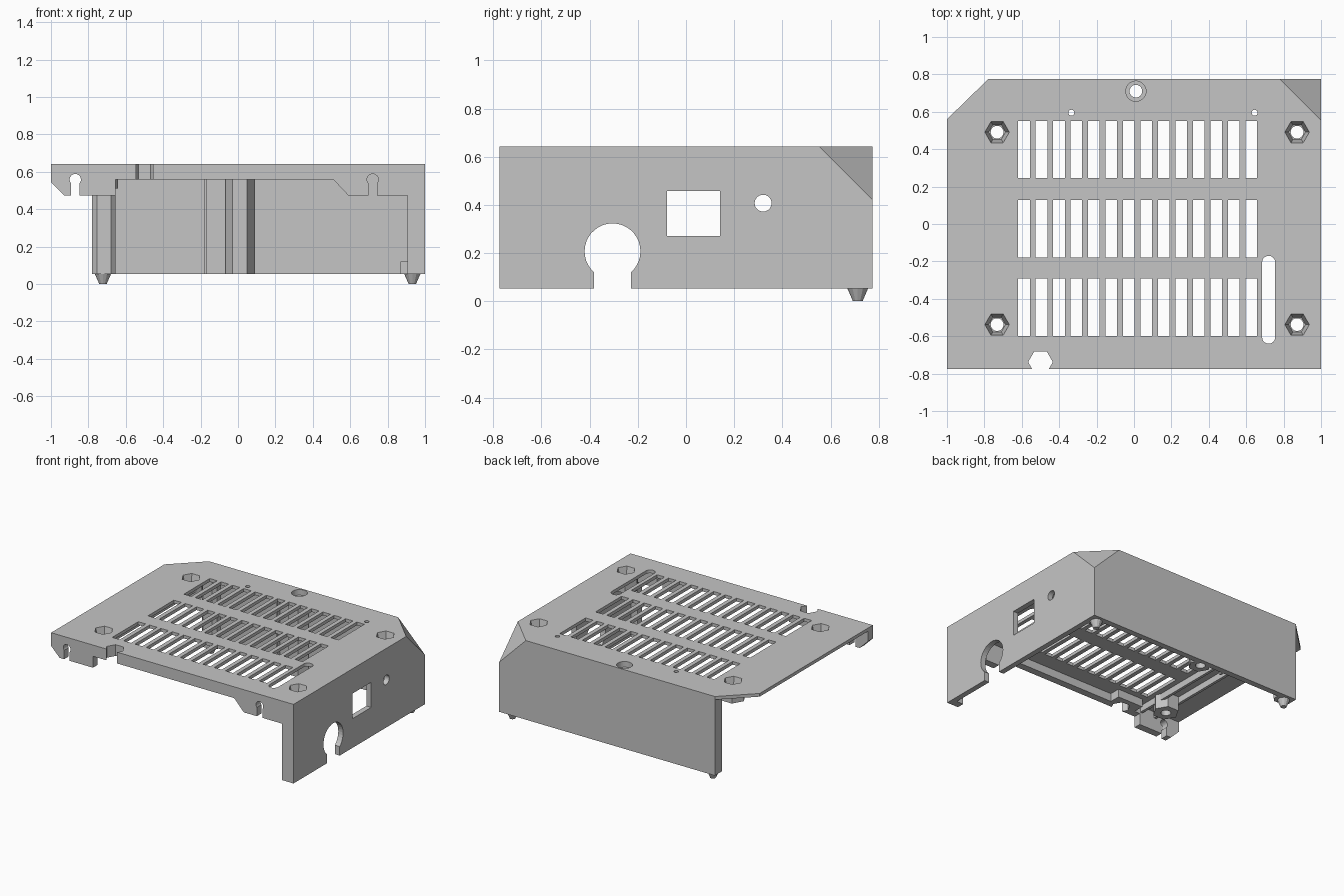
import bpy, bmesh, math
from mathutils import Vector

old = bpy.data.objects.get("Cube")
if old:
    bpy.data.objects.remove(old)

grey = bpy.data.materials.new("plain grey")
grey.use_nodes = True
COLOUR = (0.56, 0.56, 0.56, 1)
grey.diffuse_color = COLOUR
grey.node_tree.nodes["Principled BSDF"].inputs["Base Color"].default_value = COLOUR

TOP, BASE, UNDER, BACK = 0.642, 0.052, 0.618, 0.774
JOIN = 0.63  # height inside the panel where hanging parts end


def make(name, bm):
    bmesh.ops.recalc_face_normals(bm, faces=bm.faces)
    mesh = bpy.data.meshes.new(name)
    bm.to_mesh(mesh)
    bm.free()
    mesh.materials.append(grey)
    ob = bpy.data.objects.new(name, mesh)
    bpy.context.collection.objects.link(ob)
    return ob


def prism(name, outlines, lo, hi, axis="z"):
    """Extrude closed outlines along an axis; outlines lie in the other two axes."""
    place = {"x": lambda a, b, c: (c, a, b),
             "y": lambda a, b, c: (a, c, b),
             "z": lambda a, b, c: (a, b, c)}[axis]
    bm = bmesh.new()
    for pts in outlines:
        face = bm.faces.new([bm.verts.new(place(a, b, lo)) for a, b in pts])
        new = bmesh.ops.extrude_face_region(bm, geom=[face])["geom"]
        verts = [v for v in new if isinstance(v, bmesh.types.BMVert)]
        bmesh.ops.translate(bm, verts=verts, vec=Vector(place(0, 0, hi - lo)))
    return make(name, bm)


def tapers(name, centres, lo, hi, r_lo, r_hi, sides):
    """Tapered round or hexagonal solids with a corner towards +x."""
    bm = bmesh.new()
    for x, y in centres:
        low, high = ([bm.verts.new((a, b, z)) for a, b in ring(x, y, r, sides)]
                     for z, r in ((lo, r_lo), (hi, r_hi)))
        bm.faces.new(low)
        bm.faces.new(high)
        for i in range(sides):
            bm.faces.new((low[i - 1], low[i], high[i], high[i - 1]))
    return make(name, bm)


def rect(a0, a1, b0, b1):
    return [(a0, b0), (a1, b0), (a1, b1), (a0, b1)]


def ring(a, b, r, n=32, start=0, sweep=math.tau):
    count = n if sweep == math.tau else n + 1
    return [(a + r * math.cos(start + sweep * i / n),
             b + r * math.sin(start + sweep * i / n)) for i in range(count)]


def keyhole(a, b, r, half, bottom):
    gap = math.asin(half / r)
    arc = ring(a, b, r, 28, -math.pi / 2 + gap, math.tau - 2 * gap)
    return arc + [(a - half, bottom), (a + half, bottom)]


def corner_solid(name, size, out=0.0):
    # Four-sided solid in the upper back corner
    c = Vector((1 + out, BACK + out, TOP + out))
    s = size + 3 * out
    bm = bmesh.new()
    for d in ((0, 0, 0), (-s, 0, 0), (0, -s, 0), (0, 0, -s)):
        bm.verts.new(c + Vector(d))
    bmesh.ops.convex_hull(bm, input=bm.verts)
    return make(name, bm)


def combine(target, tool, op):
    mod = target.modifiers.new(op.title(), "BOOLEAN")
    mod.operation, mod.solver, mod.object = op, "EXACT", tool
    bpy.context.view_layer.objects.active = target
    bpy.ops.object.modifier_apply(modifier=mod.name)
    bpy.data.objects.remove(tool)


nuts = [(x, y) for x in (-0.732, 0.872) for y in (-0.538, 0.491)]

# Thin top panel with one clipped corner
panel = [(-1, -BACK), (1, -BACK), (1, BACK), (-0.78, BACK), (-1, 0.56)]
enclosure = prism("enclosure", [panel], UNDER, TOP)

# Front lip with stepped lower edge and end post
lip = [(-1, TOP), (1, TOP), (1, BASE), (0.905, BASE), (0.905, 0.473), (0.59, 0.473),
       (0.51, 0.558), (-0.655, 0.558), (-0.655, 0.473), (-0.93, 0.473), (-1, 0.543)]
post = [(-0.78, BACK), (-0.78, 0.69), (-0.755, 0.665), (-0.68, 0.665), (-0.655, 0.69), (-0.655, BACK)]
additions = [
    prism("front_lip", [lip], -BACK, -0.72, "y"),
    prism("side_wall", [rect(0.96, 1, -BACK, BACK)], BASE, TOP),
    prism("back_wall", [rect(-0.78, 1, 0.73, BACK)], BASE, TOP),
    prism("corner_post", [post], BASE, JOIN),
    prism("screw_pillar", [ring(0.01, 0.703, 0.078, 6)], BASE, JOIN),
    prism("wall_rib", [rect(-0.178, -0.165, 0.70, 0.75)], BASE, JOIN),
    prism("foot_seat", [rect(0.87, 0.98, 0.66, 0.75)], BASE, 0.12),
    prism("nut_bosses", [ring(x, y, 0.09, 6) for x, y in nuts], 0.51, JOIN),
    prism("pocket_surround", [rect(-0.61, -0.4, -0.75, -0.64)], 0.558, JOIN),
    prism("under_ribs", [rect(x, x + 0.02, -0.74, 0.46) for x in (-0.8, -0.68)], 0.57, JOIN),
    corner_solid("corner_filler", 0.3),
]
for part in additions:
    combine(enclosure, part, "UNION")

# Vent grid
vents = []
for y in (-0.598, -0.178, 0.245):
    for i in range(14):
        x = -0.619 + 0.0934 * i
        vents.append(rect(x, x + 0.062, y, y + 0.306))

# Long rounded slot
slot = (ring(0.72, -0.205, 0.035, 12, 0, math.pi)
        + ring(0.72, -0.605, 0.035, 12, math.pi, math.pi))

cutters = [
    prism("vents", vents, 0.4, 0.8),
    prism("long_slot", [slot], 0.4, 0.8),
    prism("small_holes", [ring(x, 0.595, 0.016, 16) for x in (-0.335, 0.645)], 0.4, 0.8),
    tapers("nut_pockets", nuts, 0.56, 0.66, 0.045, 0.07, 6),
    prism("nut_holes", [ring(x, y, 0.034) for x, y in nuts], 0.4, 0.8),
    prism("pillar_hole", [ring(0.01, 0.71, 0.034)], 0, 0.8),
    prism("pillar_recess", [ring(0.01, 0.71, 0.054)], 0.6, 0.8),
    prism("edge_pocket", [ring(-0.5, -0.738, 0.066, 6)], 0.4, 0.8),
    prism("lip_keyholes", [keyhole(x, 0.558, 0.03, 0.023, 0.4) for x in (-0.87, 0.72)], -0.9, -0.6, "y"),
    prism("side_keyhole", [keyhole(-0.305, 0.207, 0.116, 0.076, 0)], 0.85, 1.1, "x"),
    prism("side_window", [rect(-0.078, 0.142, 0.27, 0.457)], 0.85, 1.1, "x"),
    prism("side_hole", [ring(0.32, 0.407, 0.035)], 0.85, 1.1, "x"),
    corner_solid("corner_bevel", 0.22, 0.05),
]
for tool in cutters:
    combine(enclosure, tool, "DIFFERENCE")

# Tapered locating feet
for name, x in (("right_foot", -0.722), ("left_foot", 0.932)):
    tapers(name, [(x, 0.713)], 0, BASE + 0.001, 0.02, 0.043, 12)
